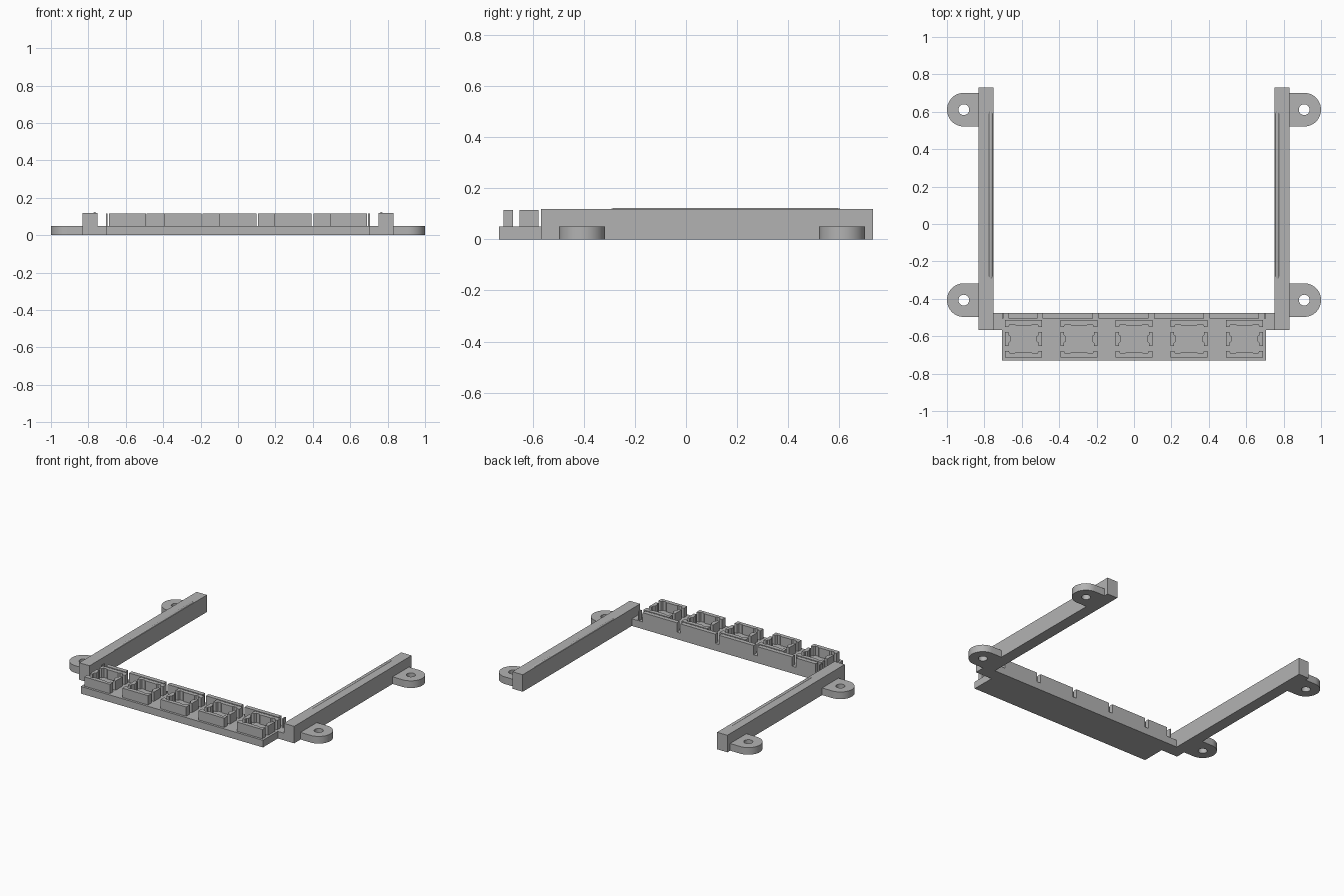
import bpy, bmesh, math

cube = bpy.data.objects.get("Cube")
if cube:
    bpy.data.objects.remove(cube)

GREY = (0.45, 0.45, 0.45, 1)
grey = bpy.data.materials.new("grey plastic")
grey.use_nodes = True
grey.diffuse_color = GREY
grey.node_tree.nodes["Principled BSDF"].inputs["Base Color"].default_value = GREY


def finish(name, mesh):
    bm = bmesh.new()
    bm.from_mesh(mesh)
    bmesh.ops.remove_doubles(bm, verts=bm.verts, dist=1e-5)
    bmesh.ops.recalc_face_normals(bm, faces=bm.faces)
    for f in bm.faces:
        f.smooth = True
    bm.to_mesh(mesh)
    bm.free()
    mesh.set_sharp_from_angle(angle=math.radians(30))
    mesh.materials.clear()
    mesh.materials.append(grey)
    obj = bpy.data.objects.new(name, mesh)
    bpy.context.collection.objects.link(obj)
    return obj


def prism(name, outlines, z0, z1):
    """Extrude flat outlines (the first is the rim, the rest holes) from z0 to z1."""
    curve = bpy.data.curves.new(name, "CURVE")
    curve.dimensions = "2D"
    curve.fill_mode = "BOTH"
    curve.extrude = (z1 - z0) / 2
    for pts in outlines:
        spline = curve.splines.new("POLY")
        spline.points.add(len(pts) - 1)
        for p, (x, y) in zip(spline.points, pts):
            p.co = (x, y, 0, 1)
        spline.use_cyclic_u = True
    temp = bpy.data.objects.new(name, curve)
    mesh = bpy.data.meshes.new_from_object(temp)
    bpy.data.objects.remove(temp)
    for v in mesh.vertices:
        v.co.z += (z0 + z1) / 2
    return finish(name, mesh)


def rect(x0, x1, y0, y1):
    return [(x0, y0), (x1, y0), (x1, y1), (x0, y1)]


def arc(cx, cy, r, a0, a1, n):
    angles = [math.radians(a0 + (a1 - a0) * i / n) for i in range(n + 1)]
    return [(cx + r * math.cos(a), cy + r * math.sin(a)) for a in angles]


def box(name, x0, x1, y0, y1, z0, z1):
    return prism(name, [rect(x0, x1, y0, y1)], z0, z1)


BASE, TOP, RAIL_TOP = 0.05, 0.115, 0.119
IN, OUT = 0.752, 0.832

for side, s in (("left", 1), ("right", -1)):
    # Long side rail
    box(side + "_rail", *sorted((s * IN, s * OUT)), -0.567, 0.731, 0, RAIL_TOP)

    # Slim tapered snap ridge along the inner top edge of the rail
    bm = bmesh.new()
    rings = []
    for y, r in ((-0.32, 0.001), (-0.28, 0.012), (0.59, 0.012), (0.63, 0.001)):
        rings.append([bm.verts.new((x, y, z)) for x, z in
                      arc(s * 0.766, 0.111, r, 0, 330, 11)])
    for a, b in zip(rings, rings[1:]):
        for i in range(12):
            j = (i + 1) % 12
            bm.faces.new((a[i], a[j], b[j], b[i]))
    bm.faces.new(rings[0])
    bm.faces.new(rings[-1])
    mesh = bpy.data.meshes.new(side + "_ridge")
    bm.to_mesh(mesh)
    bm.free()
    finish(side + "_ridge", mesh)

    # Rounded screw tabs with holes
    for end, y in (("front", -0.407), ("back", 0.611)):
        rim = arc(0.91, y, 0.09, -90, 90, 24) + [(OUT, y + 0.09), (OUT, y - 0.09)]
        hole = arc(0.91, y, 0.029, 0, 345, 23)
        outlines = [[(s * px, py) for px, py in o] for o in (rim, hole)]
        prism(f"{side}_{end}_tab", outlines, 0, BASE)

# Front plate joined to the rails by a wider strip behind
half = [(0.705, -0.731), (0.705, -0.567), (IN, -0.567), (IN, -0.475)]
prism("front_plate", [half + [(-x, y) for x, y in reversed(half)]], 0, BASE)

# Slotted back wall of the plate
slots = [-0.684, -0.503, -0.205, 0.092, 0.389, 0.682]
starts = [-0.705] + [x + 0.014 for x in slots]
ends = [x - 0.014 for x in slots] + [0.705]
for i, (a, b) in enumerate(zip(starts, ends)):
    box(f"back_wall_{i + 1}", a, b, -0.505, -0.475, BASE, TOP)

# Five sockets, each with two hooked bars and two side posts
half_bar = [(0.099, 0), (0.099, 0.037), (0.08, 0.037), (0.073, 0.023),
            (0.05, 0.023), (0.042, 0.029)]
bar = half_bar + [(-x, d) for x, d in reversed(half_bar)]
post = [(0.099, -0.037), (0.099, 0.037), (0.08, 0.037), (0.08, 0.022),
        (0.07, 0.014), (0.07, -0.014), (0.08, -0.022), (0.08, -0.037)]
for i in range(5):
    cx = (i - 2) * 0.295
    n = f"socket_{i + 1}"
    prism(n + "_front_bar", [[(cx + x, -0.715 + d) for x, d in bar]], BASE, TOP)
    prism(n + "_back_bar", [[(cx + x, -0.513 - d) for x, d in bar]], BASE, TOP)
    for side, s in (("left", 1), ("right", -1)):
        prism(f"{n}_{side}_post", [[(cx + s * x, -0.614 + y) for x, y in post]], BASE, TOP)
